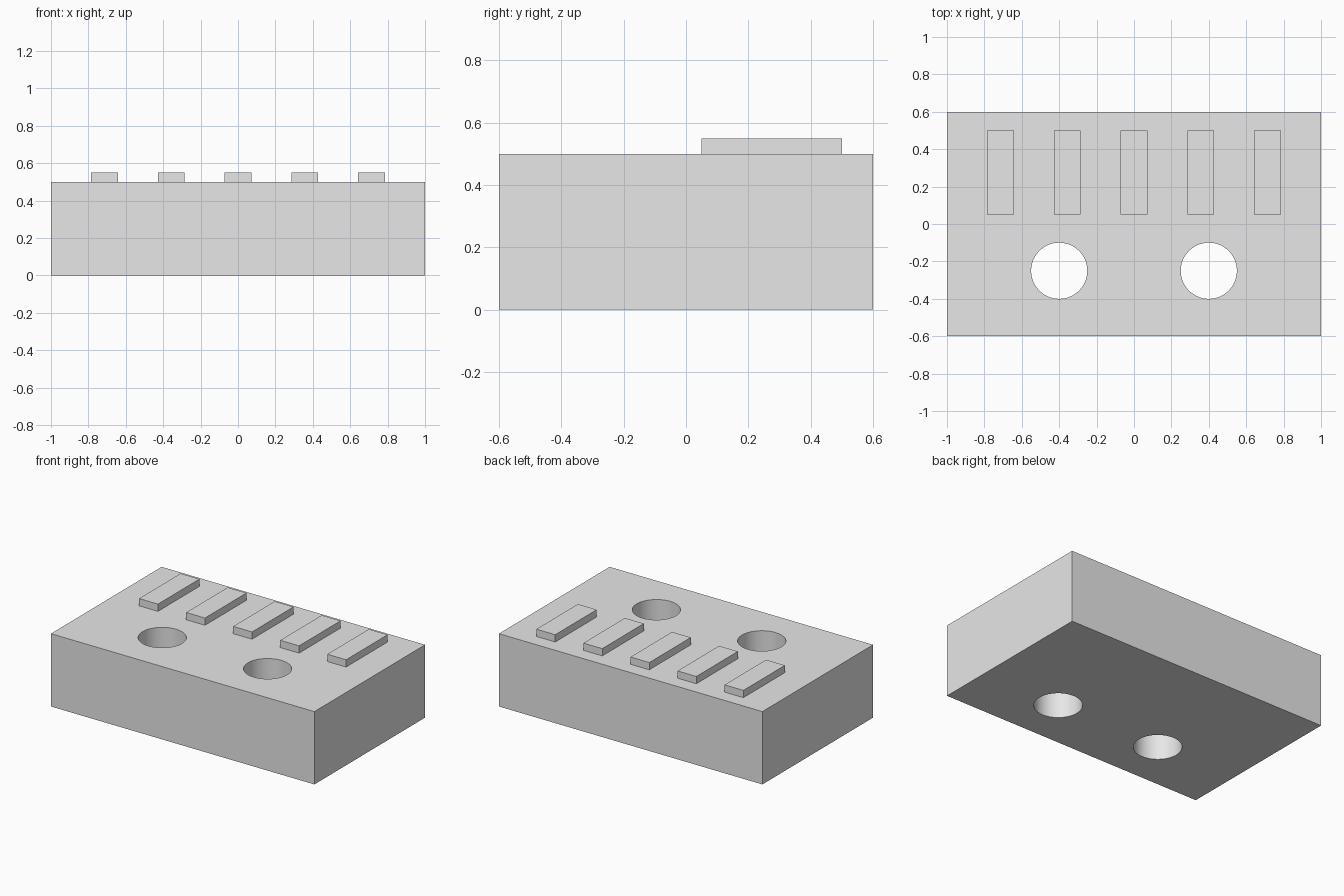
import bpy
import math

cube = bpy.data.objects.get("Cube")
if cube:
    bpy.data.objects.remove(cube, do_unlink=True)

# Light grey material
GREY = (0.8, 0.8, 0.8, 1)
grey = bpy.data.materials.new("light grey")
grey.use_nodes = True
grey.diffuse_color = GREY
for node in grey.node_tree.nodes:
    if node.type == "BSDF_PRINCIPLED":
        node.inputs["Base Color"].default_value = GREY


def box(name, low, high):
    center = [(a + b) / 2 for a, b in zip(low, high)]
    bpy.ops.mesh.primitive_cube_add(size=1, location=center)
    obj = bpy.context.object
    obj.name = name
    obj.scale = [b - a for a, b in zip(low, high)]
    bpy.ops.object.transform_apply(location=False, rotation=False, scale=True)
    obj.data.materials.append(grey)
    return obj


# Main block
block = box("block", (-1, -0.6, 0), (1, 0.6, 0.5))

# Two round through holes near the front
for side in (-1, 1):
    bpy.ops.mesh.primitive_cylinder_add(
        vertices=96, radius=0.15, depth=1, location=(side * 0.4, -0.25, 0.25))
    cutter = bpy.context.object
    cutter.name = "hole_cutter"
    cutter.hide_render = True
    cutter.data.materials.append(grey)
    bpy.context.view_layer.objects.active = block
    cut = block.modifiers.new("hole", "BOOLEAN")
    cut.operation = "DIFFERENCE"
    cut.solver = "EXACT"
    cut.object = cutter
    bpy.ops.object.modifier_apply(modifier=cut.name)
    bpy.data.objects.remove(cutter, do_unlink=True)

# Smooth hole walls, sharp rims and corners
bpy.ops.object.select_all(action="DESELECT")
block.select_set(True)
bpy.context.view_layer.objects.active = block
bpy.ops.object.shade_smooth_by_angle(angle=math.radians(30))

# Row of five raised ribs near the back
pitch, half_width = 2.5 / 7, 0.5 / 7
for i in range(5):
    x = (i - 2) * pitch
    box(f"rib_{i + 1}", (x - half_width, 0.05, 0.5), (x + half_width, 0.5, 0.55))
